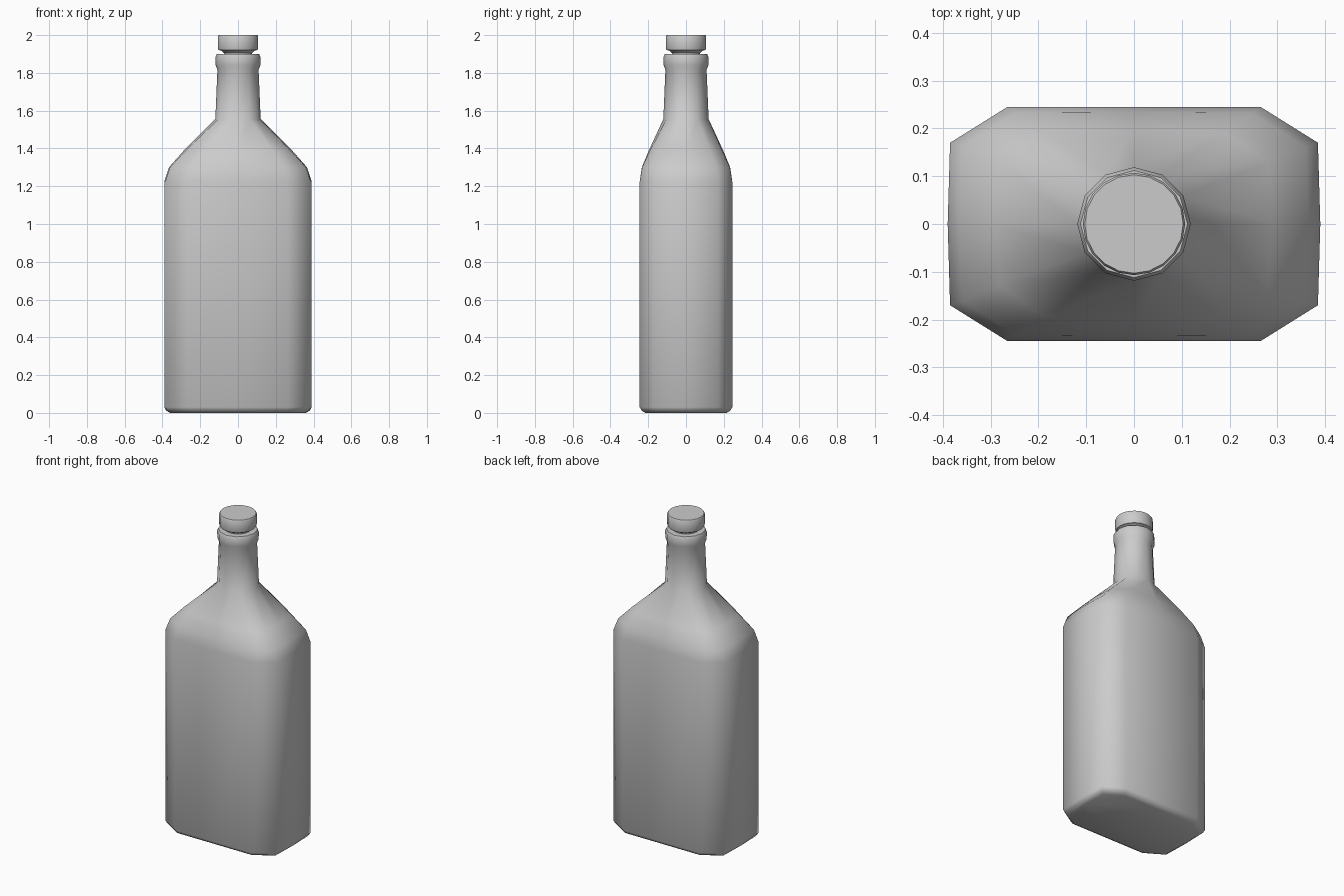
import bpy, bmesh
from math import sin, cos, pi, radians

if "Cube" in bpy.data.objects:
    bpy.data.objects.remove(bpy.data.objects["Cube"])


def circle(r, n):
    return [(r * cos(2 * pi * i / n), r * sin(2 * pi * i / n)) for i in range(n)]


def loft(name, rings, angle):
    """Skin a stack of (outline, z) rings and cap both ends."""
    bm = bmesh.new()
    loops = [[bm.verts.new((x, y, z)) for x, y in pts] for pts, z in rings]
    n = len(loops[0])
    for a, b in zip(loops, loops[1:]):
        for i in range(n):
            j = (i + 1) % n
            bm.faces.new((a[i], a[j], b[j], b[i]))
    bm.faces.new(loops[0][::-1])
    bm.faces.new(loops[-1])
    bmesh.ops.recalc_face_normals(bm, faces=bm.faces)
    me = bpy.data.meshes.new(name)
    bm.to_mesh(me)
    bm.free()
    ob = bpy.data.objects.new(name, me)
    bpy.context.collection.objects.link(ob)
    bpy.ops.object.select_all(action='DESELECT')
    ob.select_set(True)
    bpy.context.view_layer.objects.active = ob
    bpy.ops.object.shade_smooth_by_angle(angle=radians(angle))
    return ob


# Twelve-point body outline: a rectangle with cut corners
quarter = [(0.39, 0), (0.385, 0.17), (0.265, 0.245), (0, 0.245)]
outline = (quarter + [(-x, y) for x, y in quarter[2:0:-1]]
           + [(-x, -y) for x, y in quarter[:3]]
           + [(x, -y) for x, y in quarter[3:0:-1]])
neck_base = circle(0.12, 12)


def blend(t):
    return [(a + (c - a) * t, b + (d - b) * t)
            for (a, b), (c, d) in zip(outline, neck_base)]


def inset(d):
    return [(x * (1 - d / 0.39), y * (1 - d / 0.245)) for x, y in outline]


# Bottle: chamfered base, flat body, shoulders blending into the round neck
rings = [(inset(0.03), 0), (inset(0.01), 0.012), (outline, 0.03), (outline, 1.225),
         (blend(0.09), 1.30), (blend(0.37), 1.385), (neck_base, 1.555)]
# Neck and rounded lip
rings += [(circle(r, 12), z) for r, z in
          [(0.109, 1.815), (0.118, 1.84), (0.119, 1.885), (0.112, 1.9)]]
loft("bottle", rings, 60)

# Stopper: narrow stem under a wide round cap
stopper = [(0.075, 1.88), (0.075, 1.905), (0.086, 1.917), (0.104, 1.921),
           (0.107, 1.93), (0.107, 1.993), (0.103, 2.0)]
loft("stopper", [(circle(r, 20), z) for r, z in stopper], 40)
